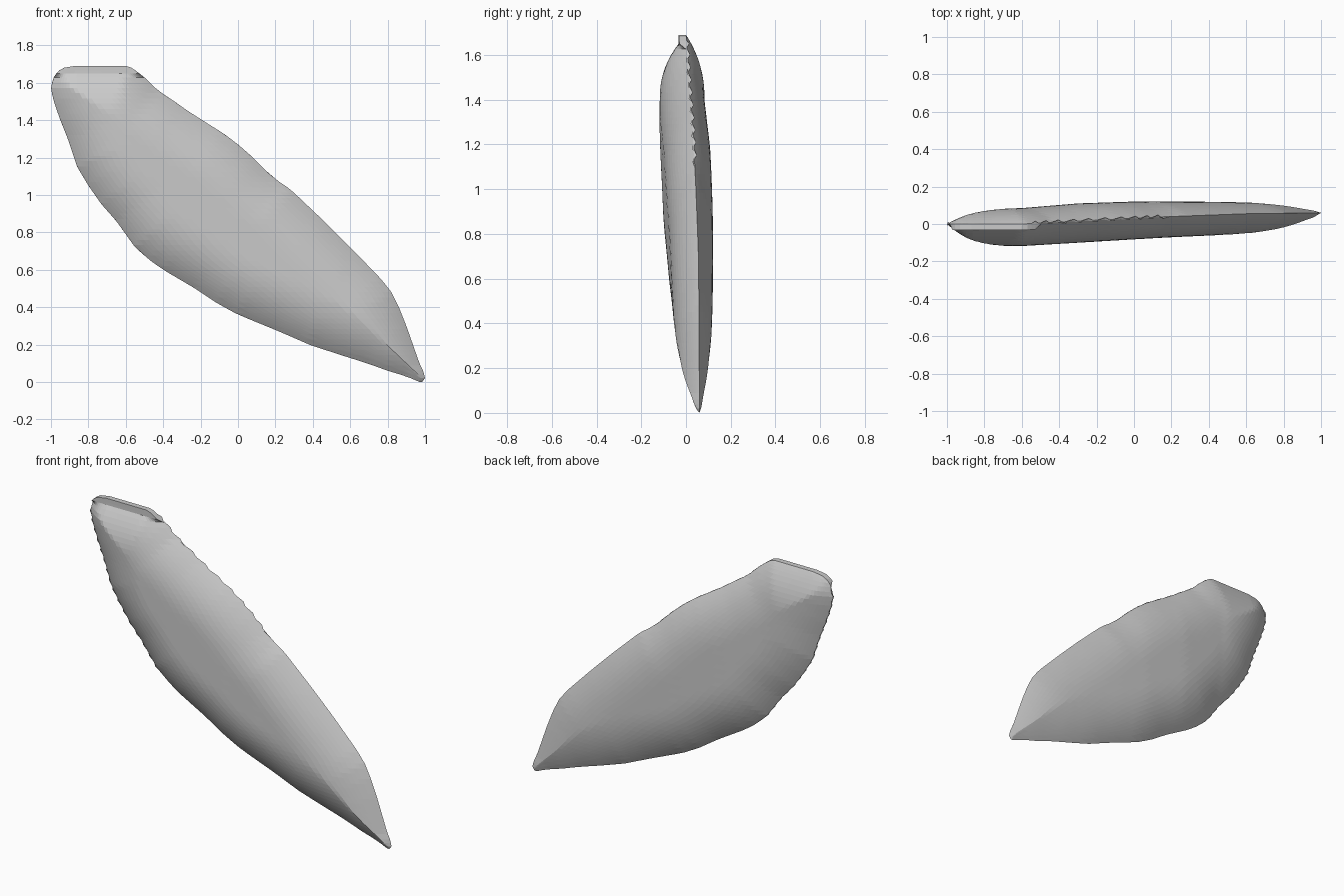
import bpy, bmesh, math

if "Cube" in bpy.data.objects:
    bpy.data.objects.remove(bpy.data.objects["Cube"])

# Outline as (height, x) points: lower-left edge and upper-right edge
LEFT = [(0, .97), (.03, .90), (.06, .80), (.10, .69), (.15, .53), (.20, .38), (.27, .22),
        (.36, 0), (.42, -.11), (.50, -.23), (.60, -.40), (.65, -.47), (.72, -.55),
        (.86, -.65), (.95, -.73), (1.05, -.80), (1.15, -.86), (1.30, -.91), (1.40, -.95),
        (1.50, -.985), (1.57, -1), (1.62, -.99), (1.66, -.965), (1.68, -.93), (1.69, -.87)]
RIGHT = [(0, .985), (.02, 1), (.06, .99), (.10, .97), (.20, .935), (.30, .90), (.40, .86),
         (.48, .82), (.55, .765), (.70, .62), (.85, .47), (1.03, .28), (1.07, .22),
         (1.12, .16), (1.20, .08), (1.27, 0), (1.33, -.08), (1.38, -.16), (1.45, -.27),
         (1.50, -.34), (1.56, -.43), (1.62, -.49), (1.66, -.54), (1.68, -.57), (1.69, -.60)]
# Middle surface, front bulge and back bulge along x
RIM = [(-1, 0), (-.6, 0), (.2, .04), (.6, .055), (1, .06)]
FRONT = [(-1, .12), (-.6, .118), (0, .112), (.6, .108), (1, .10)]
BACK = [(-1, .075), (-.6, .085), (-.3, .095), (0, .09), (.6, .062), (1, .05)]
TOP, COLS = 1.69, 36


def lerp(table, t):
    for (a, va), (b, vb) in zip(table, table[1:]):
        if t <= b:
            return va + (vb - va) * max(0, (t - a) / (b - a))
    return table[-1][1]


LOOP = [(x, z) for z, x in LEFT] + [(x, z) for z, x in reversed(RIGHT)]


def edge_distance(x, z):
    best = 9
    for (ax, az), (bx, bz) in zip(LOOP, LOOP[1:] + LOOP[:1]):
        dx, dz = bx - ax, bz - az
        t = max(0, min(1, ((x - ax) * dx + (z - az) * dz) / (dx * dx + dz * dz)))
        best = min(best, math.hypot(x - ax - t * dx, z - az - t * dz))
    return best


# Horizontal rows, tighter near both tips
rows = [0, .01, .02, .04] + [.06 + .028 * i for i in range(57)] + [1.65, 1.665, 1.68, TOP]
bm = bmesh.new()
front, back = [], []
for i, z in enumerate(rows):
    xl, xr = lerp(LEFT, z), lerp(RIGHT, z)
    f_row, b_row = [], []
    for j in range(COLS + 1):
        x = xl + (xr - xl) * (1 - math.cos(math.pi * j / COLS)) / 2
        rim = j in (0, COLS)
        s = 0 if rim else min(1, edge_distance(x, z) / .3)
        p = 1 - (1 - s) ** 2.3
        y = lerp(RIM, x)
        # Serrated rim
        if (j == 0 and .7 < z < 1.62) or (j == COLS and 1.1 < z < 1.66):
            y += .012 if i % 2 else -.008
        hf = lerp(FRONT, x) * p
        if z > 1.64 and not rim:
            hf = max(hf, .033)
        f_row.append(bm.verts.new((x, y - hf, z)))
        b_row.append(bm.verts.new((x, y + lerp(BACK, x) * p, z)))
    front.append(f_row)
    back.append(b_row)

# Front and back skins
for i in range(len(rows) - 1):
    for j in range(COLS):
        a, b = front[i], front[i + 1]
        bm.faces.new((a[j], a[j + 1], b[j + 1], b[j]))
        a, b = back[i], back[i + 1]
        bm.faces.new((a[j], b[j], b[j + 1], a[j + 1]))
# Flat top end
for j in range(COLS):
    bm.faces.new((front[-1][j], front[-1][j + 1], back[-1][j + 1], back[-1][j]))
bmesh.ops.remove_doubles(bm, verts=bm.verts, dist=.0005)
bmesh.ops.recalc_face_normals(bm, faces=bm.faces)

mesh = bpy.data.meshes.new("stone_blade")
bm.to_mesh(mesh)
bm.free()
grey = bpy.data.materials.new("grey")
grey.diffuse_color = (.6, .6, .6, 1)
grey.use_nodes = True
grey.node_tree.nodes["Principled BSDF"].inputs["Base Color"].default_value = grey.diffuse_color
mesh.materials.append(grey)
blade = bpy.data.objects.new("stone_blade", mesh)
bpy.context.collection.objects.link(blade)
